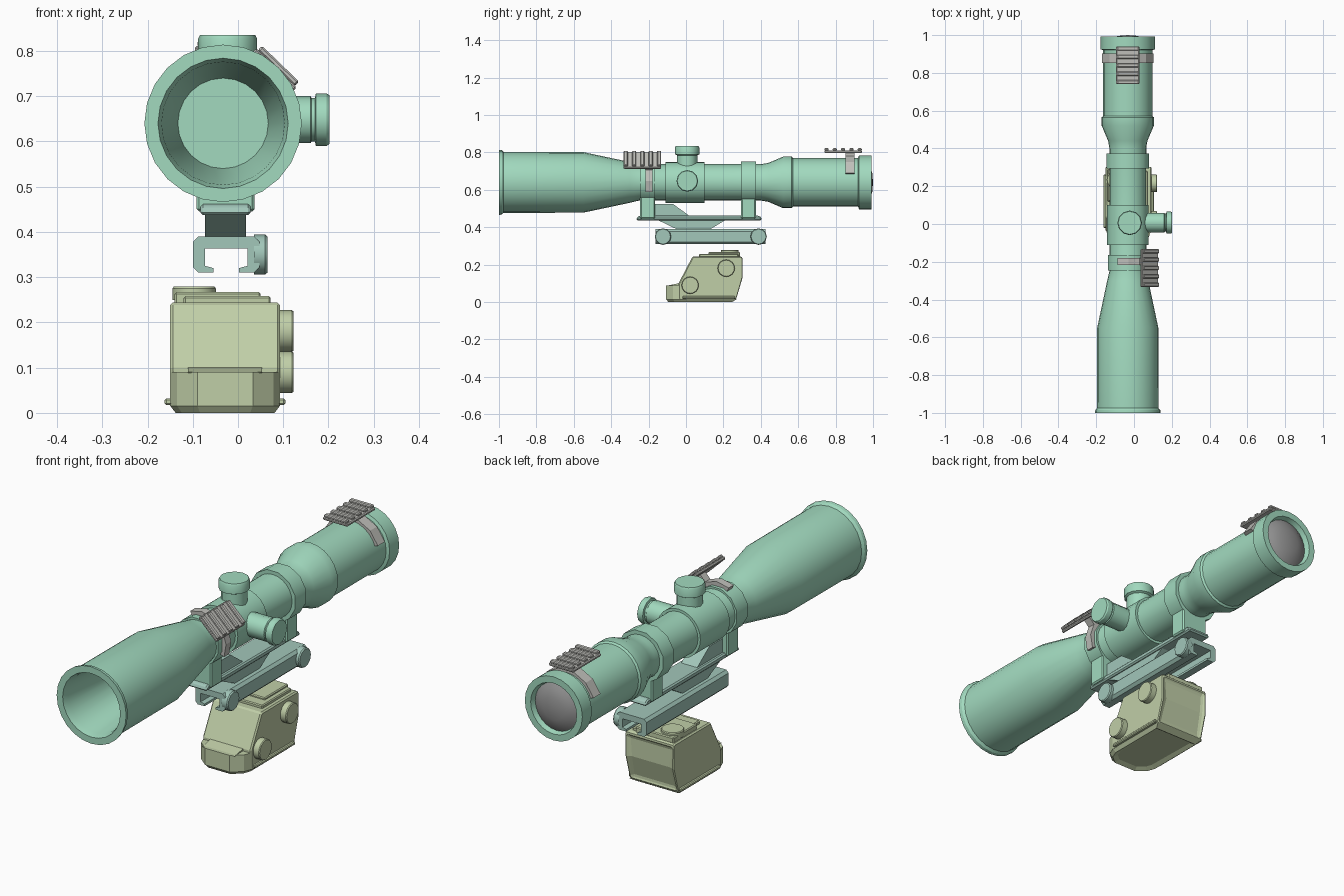
import bpy, bmesh, math
from mathutils import Matrix, Vector

if "Cube" in bpy.data.objects:
    bpy.data.objects.remove(bpy.data.objects["Cube"])

CX, CZ = -0.033, 0.64          # scope axis


def material(name, rgb):
    m = bpy.data.materials.new(name)
    m.diffuse_color = (*rgb, 1)
    m.use_nodes = True
    m.node_tree.nodes["Principled BSDF"].inputs["Base Color"].default_value = m.diffuse_color
    return m


GREEN = material("scope_green", (0.36, 0.70, 0.52))
TEAL = material("mount_teal", (0.36, 0.57, 0.49))
OLIVE = material("sight_olive", (0.53, 0.62, 0.39))
GREY = material("rail_grey", (0.52, 0.52, 0.49))
LENS = material("lens_grey", (0.30, 0.30, 0.30))


def finish(name, bm, mat, smooth=False, bevel=0):
    bmesh.ops.remove_doubles(bm, verts=bm.verts, dist=1e-5)
    bmesh.ops.recalc_face_normals(bm, faces=bm.faces)
    me = bpy.data.meshes.new(name)
    bm.to_mesh(me)
    bm.free()
    me.materials.append(mat)
    ob = bpy.data.objects.new(name, me)
    bpy.context.collection.objects.link(ob)
    if bevel:
        mod = ob.modifiers.new("bevel", 'BEVEL')
        mod.width, mod.segments, mod.limit_method = bevel, 1, 'ANGLE'
    if smooth:
        bpy.context.view_layer.objects.active = ob
        ob.select_set(True)
        bpy.ops.object.shade_smooth_by_angle(angle=math.radians(31))
        ob.select_set(False)
    return ob


AXES = {'x': lambda u, v, t: Vector((t, u, v)),
        'y': lambda u, v, t: Vector((u, t, v)),
        'z': lambda u, v, t: Vector((u, v, t))}


def prism_bm(pts, a, b, axis, M=Matrix(), taper=1.0):
    """Polygon extruded along an axis; the end at a may be scaled."""
    bm = bmesh.new()
    n = len(pts)
    mu, mv = sum(p[0] for p in pts) / n, sum(p[1] for p in pts) / n
    f = AXES[axis]
    lo = [bm.verts.new(M @ f(mu + (u - mu) * taper, mv + (v - mv) * taper, a)) for u, v in pts]
    hi = [bm.verts.new(M @ f(u, v, b)) for u, v in pts]
    bm.faces.new(lo)
    bm.faces.new(hi)
    for i in range(n):
        j = (i + 1) % n
        bm.faces.new((lo[i], lo[j], hi[j], hi[i]))
    bmesh.ops.recalc_face_normals(bm, faces=bm.faces)
    return bm


def prism(name, pts, a, b, axis, mat, M=Matrix(), bevel=0):
    return finish(name, prism_bm(pts, a, b, axis, M), mat, bevel=bevel)


def box(name, x, y, z, mat, M=Matrix(), bevel=0):
    pts = [(x[0], y[0]), (x[1], y[0]), (x[1], y[1]), (x[0], y[1])]
    return prism(name, pts, z[0], z[1], 'z', mat, M, bevel)


def lathe(name, prof, origin, axis, mat, n=24, phase=0.0):
    """Revolve (position, radius) pairs around an axis through origin."""
    bm = bmesh.new()
    f = AXES[axis]
    o = Vector(origin)
    rings = []
    for t, r in prof:
        rings.append([bm.verts.new(o + f(r * math.cos(a), r * math.sin(a), t))
                      for a in (2 * math.pi * (i + phase) / n for i in range(n))])
    for p, q in zip(rings, rings[1:]):
        for i in range(n):
            j = (i + 1) % n
            bm.faces.new((p[i], p[j], q[j], q[i]))
    return finish(name, bm, mat, smooth=True)


# Scope tube with hollow front bell and flanged eyepiece
axis0 = (CX, 0, CZ)
lathe("scope_tube", [(-0.6, 0), (-0.6, 0.10), (-0.97, 0.136), (-1, 0.144), (-1, 0.174),
                     (-0.985, 0.172), (-0.975, 0.163), (-0.55, 0.162), (-0.3, 0.109),
                     (-0.25, 0.097), (0.40, 0.097), (0.44, 0.104), (0.52, 0.138),
                     (0.565, 0.138), (0.572, 0.130), (0.92, 0.130), (0.925, 0.144),
                     (0.993, 0.144), (0.993, 0.115), (0.97, 0.108), (0.97, 0)],
      axis0, 'y', GREEN)
lathe("eyepiece_lens", [(0.971, 0.107), (0.985, 0.085), (0.996, 0.05), (1.0, 0)], axis0, 'y', LENS)
lathe("turret_housing", [(-0.11, 0.09), (-0.11, 0.109), (0.10, 0.109), (0.10, 0.09)],
      axis0, 'y', GREEN)

# Adjustment turrets
lathe("top_turret", [(0.70, 0.055), (0.785, 0.055), (0.79, 0.065), (0.827, 0.065),
                     (0.835, 0.061), (0.835, 0)], (-0.023, 0.006, 0), 'z', GREEN, 12)
lathe("side_turret", [(0.03, 0.052), (0.135, 0.052), (0.16, 0.052), (0.163, 0.048),
                      (0.170, 0.048), (0.172, 0.058), (0.196, 0.058), (0.202, 0.054), (0.202, 0)],
      (0, 0.007, 0.648), 'x', GREEN, 12)

# Scope rings with legs
for label, y0, y1, r in (("front", -0.245, -0.165, 0.108), ("rear", 0.295, 0.373, 0.116)):
    lathe(label + "_ring", [(y0, 0.09), (y0, r), (y1, r), (y1, 0.09)], axis0, 'y', GREEN, 12, 0.5)
    box(label + "_ring_leg", (-0.092, 0.037), (y0, y1), (0.445, 0.585), GREEN, bevel=0.006)

# Mount: plate, riser, wedge
prism("mount_plate", [(-0.265, 0.437), (-0.265, 0.45), (-0.25, 0.462), (0.39, 0.462),
                      (0.405, 0.45), (0.405, 0.437)], -0.083, 0.028, 'x', TEAL, bevel=0.006)
prism("mount_riser", [(-0.15, 0.438), (0.21, 0.438), (0.13, 0.39), (-0.05, 0.39)],
      -0.073, 0.018, 'x', TEAL)
prism("mount_wedge", [(-0.165, 0.46), (-0.165, 0.525), (-0.07, 0.525), (0.02, 0.46)],
      -0.068, 0.012, 'x', TEAL)

# Clamp with C-shaped section, and its knobs
half = [(0.062, 0.39), (0.074, 0.378), (0.074, 0.322), (0.062, 0.31), (0.028, 0.31),
        (0.028, 0.32), (0.047, 0.325), (0.047, 0.363)]
section = [(-0.026 + u, v) for u, v in half] + [(-0.026 - u, v) for u, v in reversed(half)]
prism("rail_clamp", section, -0.162, 0.425, 'y', TEAL)
for i, y in enumerate((-0.123, 0.388)):
    lathe(f"clamp_knob_{i + 1}", [(0.035, 0.044), (0.06, 0.044), (0.065, 0.040), (0.065, 0)],
          (0, y, 0.35), 'x', TEAL, 12)


# Accessory rails on arched brackets, turned around the scope axis
def accessory_rail(label, y_rail, y_arch, width, radius, angle):
    M = Matrix.Translation((CX, 0, CZ)) @ Matrix.Rotation(angle, 4, 'Y')
    angs = [math.radians(a) for a in (-70, -42, -14, 14, 42, 70)]
    arch = [(radius * math.sin(a), radius * math.cos(a)) for a in angs]
    arch += [((radius - 0.025) * math.sin(a), (radius - 0.025) * math.cos(a)) for a in reversed(angs)]
    y = (y_arch - width / 2, y_arch + width / 2)
    prism(label + "_rail_bracket", arch, y[0], y[1], 'y', GREY, M)
    box(label + "_rail_post", (-0.03, 0.03), y, (radius - 0.02, 0.16), GREY, M)
    box(label + "_rail_plate", (-0.062, 0.062), (y_rail - 0.1, y_rail + 0.1),
        (0.157, 0.171), GREY, M, bevel=0.004)
    for i in range(5):
        yc = y_rail + (i - 2) * 0.0445
        box(f"{label}_rail_tooth_{i + 1}", (-0.057, 0.057), (yc - 0.011, yc + 0.011),
            (0.169, 0.183), GREY, M, bevel=0.004)


accessory_rail("rear", 0.84, 0.877, 0.05, 0.145, 0)
accessory_rail("front", -0.233, -0.198, 0.036, 0.125, math.radians(44))

# Compact sight: body with recessed rear window
body = prism_bm([(-0.04, 0.015), (-0.04, 0.10), (0.035, 0.244), (0.295, 0.244),
                 (0.305, 0.235), (0.305, 0.13), (0.272, 0.015)], -0.15, 0.093, 'x')
back = [f for f in body.faces if f.normal.y > 0.9]
bmesh.ops.inset_region(body, faces=back, thickness=0.022, depth=-0.012)
finish("sight_body", body, OLIVE, bevel=0.006)

# Sight front lip, tapered foot with recessed underside, side flange
plan = [(-0.15, -0.03), (-0.135, -0.07), (-0.09, -0.107), (0.033, -0.107), (0.078, -0.07),
        (0.093, -0.03)]
prism("sight_lip", plan + [(0.093, 0.0), (-0.15, 0.0)], 0.015, 0.09, 'z', OLIVE)
foot = prism_bm(plan + [(0.093, 0.272), (-0.15, 0.272)], 0, 0.016, 'z', taper=0.9)
under = [f for f in foot.faces if f.normal.z < -0.9]
bmesh.ops.inset_region(foot, faces=under, thickness=0.022, depth=-0.01)
finish("sight_foot", foot, OLIVE)
prism("sight_lip_slope", [(-0.1, 0.088), (-0.04, 0.10), (0, 0.10), (0, 0.088)],
      -0.11, 0.053, 'x', OLIVE)
box("sight_flange", (-0.162, 0.105), (-0.02, 0.262), (0.017, 0.032), OLIVE, bevel=0.004)

# Sight top plates and knobs
box("sight_top_plate", (-0.14, 0.05), (0.12, 0.29), (0.24, 0.267), OLIVE, bevel=0.004)
box("sight_top_step", (-0.12, 0.072), (0.07, 0.28), (0.24, 0.258), OLIVE, bevel=0.004)
lathe("sight_top_knob", [(0.25, 0.048), (0.275, 0.048), (0.279, 0.045), (0.279, 0)],
      (-0.097, 0.234, 0), 'z', OLIVE, 16)
for i, (y, z) in enumerate(((0.022, 0.09), (0.215, 0.181))):
    lathe(f"sight_side_knob_{i + 1}", [(0.08, 0.046), (0.119, 0.046), (0.123, 0.043), (0.123, 0)],
          (0, y, z), 'x', OLIVE, 16)
